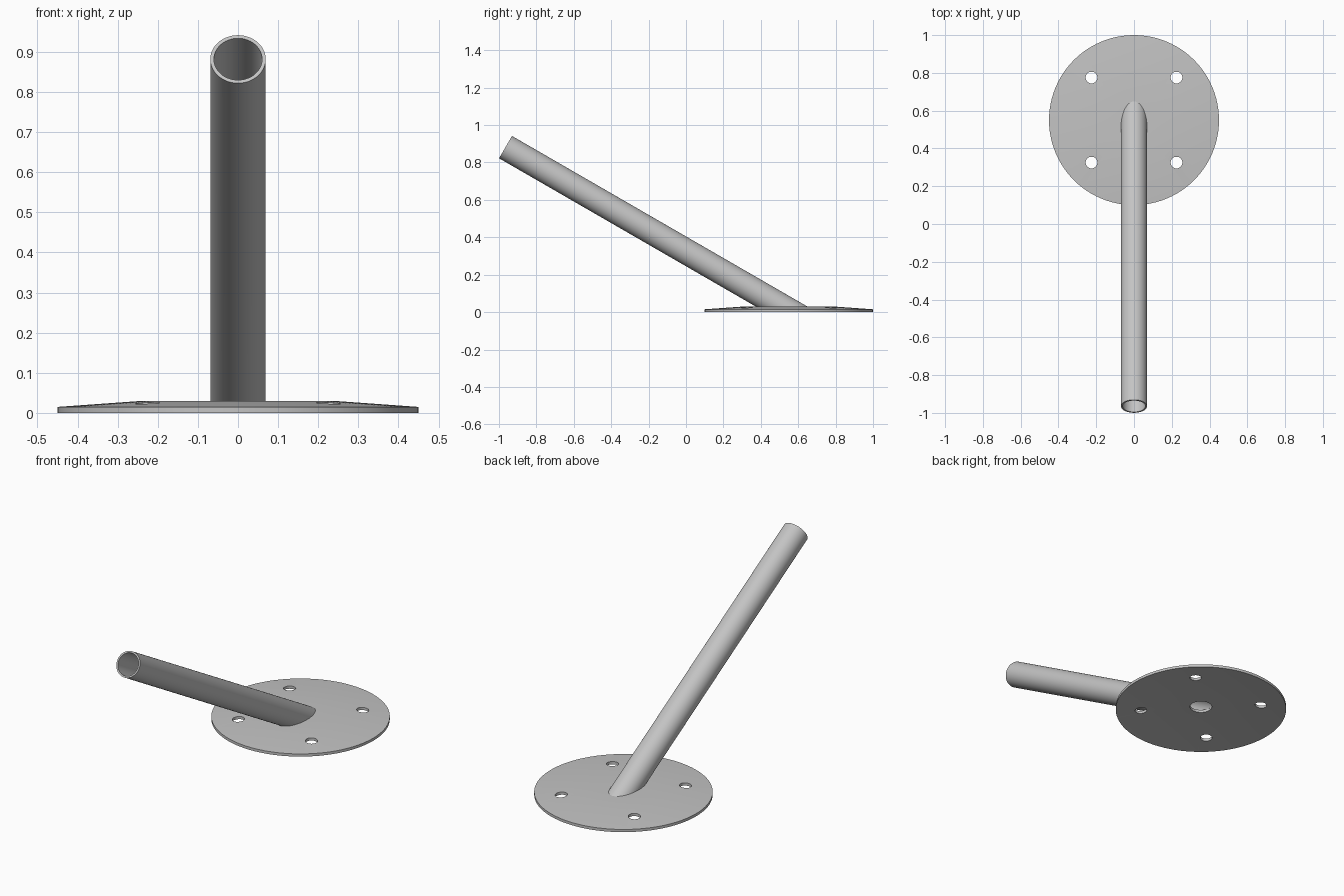
import bpy, bmesh
from math import cos, sin, pi, radians
from mathutils import Vector

if "Cube" in bpy.data.objects:
    bpy.data.objects.remove(bpy.data.objects["Cube"], do_unlink=True)

SEGMENTS = 96
PLATE_Y = 0.55

steel = bpy.data.materials.new("grey steel")
steel.use_nodes = True
colour = (0.55, 0.55, 0.55, 1)
steel.diffuse_color = colour
steel.node_tree.nodes["Principled BSDF"].inputs["Base Color"].default_value = colour


def loft_closed(name, rings):
    """Bridge rings of points into one another, the last back to the first."""
    bm = bmesh.new()
    loops = [[bm.verts.new(p) for p in ring] for ring in rings]
    for a, b in zip(loops, loops[1:] + loops[:1]):
        for i in range(len(a)):
            j = (i + 1) % len(a)
            bm.faces.new((a[i], a[j], b[j], b[i]))
    bmesh.ops.recalc_face_normals(bm, faces=bm.faces)
    mesh = bpy.data.meshes.new(name)
    bm.to_mesh(mesh)
    bm.free()
    obj = bpy.data.objects.new(name, mesh)
    bpy.context.collection.objects.link(obj)
    mesh.materials.append(steel)
    return obj


def smooth(obj, degrees):
    bpy.ops.object.select_all(action='DESELECT')
    obj.select_set(True)
    bpy.context.view_layer.objects.active = obj
    bpy.ops.object.shade_smooth_by_angle(angle=radians(degrees))


angles = [2 * pi * i / SEGMENTS for i in range(SEGMENTS)]

# Dished round base plate with a drain hole in the middle
profile = [(0.058, 0.015), (0.24, 0.015), (0.45, 0), (0.45, 0.015), (0.24, 0.03), (0.058, 0.03)]
plate = loft_closed("base_plate", [
    [(r * cos(a), PLATE_Y + r * sin(a), z) for a in angles] for r, z in profile])

# Four bolt holes drilled through the plate
for sx in (-1, 1):
    for sy in (-1, 1):
        bpy.ops.mesh.primitive_cylinder_add(
            vertices=32, radius=0.031, depth=0.2,
            location=(sx * 0.225, PLATE_Y + sy * 0.225, 0))
        drill = bpy.context.object
        drill.name = "bolt_hole_cutter"
        drill.hide_render = True
        cut = plate.modifiers.new("bolt_hole", 'BOOLEAN')
        cut.operation = 'DIFFERENCE'
        cut.solver = 'EXACT'
        cut.object = drill
        bpy.context.view_layer.objects.active = plate
        bpy.ops.object.modifier_apply(modifier=cut.name)
        bpy.data.objects.remove(drill, do_unlink=True)
smooth(plate, 30)

# Slanted hollow tube, square cut at the top and mitred flat onto the plate
tilt = radians(30)
down = Vector((0, cos(tilt), -sin(tilt)))
side = Vector((1, 0, 0))
up = Vector((0, sin(tilt), cos(tilt)))
top = Vector((0, -0.965, 0.882))


def tube_ring(radius, mitred):
    ring = []
    for a in angles:
        p = top + radius * (cos(a) * side + sin(a) * up)
        if mitred:
            p = p + down * ((p.z - 0.028) / sin(tilt))
        ring.append(p)
    return ring


tube = loft_closed("slanted_tube", [
    tube_ring(0.069, True), tube_ring(0.069, False),
    tube_ring(0.06, False), tube_ring(0.06, True)])
smooth(tube, 30)
